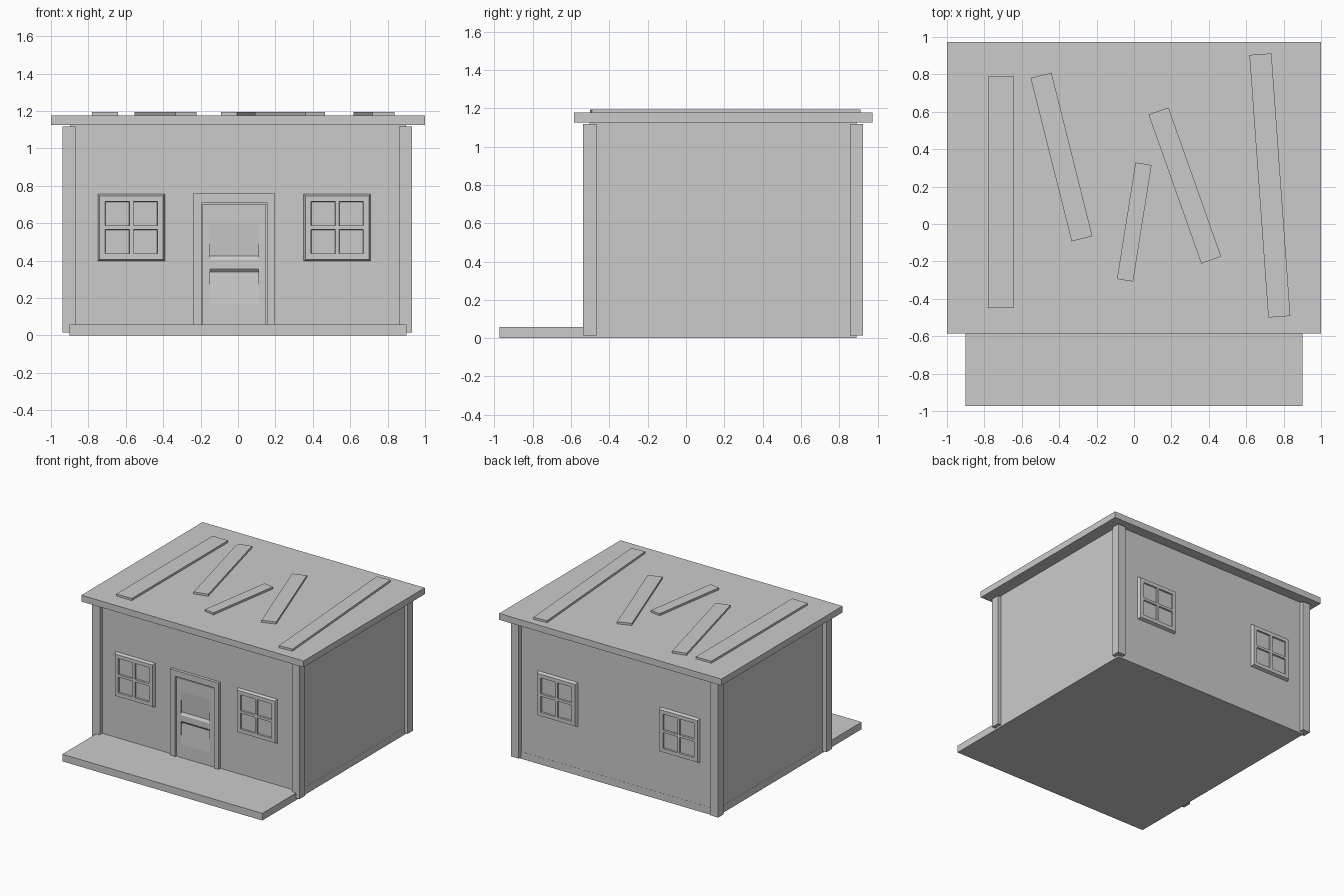
import bpy, bmesh, math
from mathutils import Vector

if "Cube" in bpy.data.objects:
    bpy.data.objects.remove(bpy.data.objects["Cube"])


def finish(bm, name):
    bmesh.ops.recalc_face_normals(bm, faces=bm.faces)
    me = bpy.data.meshes.new(name)
    bm.to_mesh(me)
    bm.free()
    ob = bpy.data.objects.new(name, me)
    bpy.context.collection.objects.link(ob)
    return ob


def box(name, x, y, z):
    bm = bmesh.new()
    bmesh.ops.create_cube(bm, size=1)
    for v in bm.verts:
        v.co = [r[0] + (c + 0.5) * (r[1] - r[0]) for c, r in zip(v.co, (x, y, z))]
    return finish(bm, name)


def extrude_x(name, profile, x0, x1):
    """Extrude a (y, z) outline along x."""
    bm = bmesh.new()
    f = bm.faces.new([bm.verts.new((x0, y, z)) for y, z in profile])
    r = bmesh.ops.extrude_face_region(bm, geom=[f])
    for v in r["geom"]:
        if isinstance(v, bmesh.types.BMVert):
            v.co.x = x1
    return finish(bm, name)


FRONT, BACK = -0.505, 0.89
ROOF_TOP = 1.177

# floor slab continuing into the porch, walls and roof
box("floor_and_porch", (-0.90, 0.90), (-0.973, BACK), (0, 0.058))
box("walls", (-0.899, 0.899), (FRONT, BACK - 0.001), (0.005, 1.127))
box("roof", (-1, 1), (-0.585, 0.973), (1.125, ROOF_TOP))

# corner posts
for xn, xr in (("left", (-0.937, -0.868)), ("right", (0.86, 0.929))):
    for yn, yr in (("front", (-0.537, -0.468)), ("back", (0.855, 0.925))):
        box(f"{yn}_{xn}_post", xr, yr, (0.015, 1.117))

# roof boards: two end centres and a width
boards = [((-0.711, 0.789), (-0.711, -0.449), 0.139),
          ((-0.497, 0.795), (-0.278, -0.079), 0.115),
          ((0.131, 0.604), (0.413, -0.193), 0.113),
          ((0.051, 0.322), (-0.048, -0.301), 0.087),
          ((0.676, 0.908), (0.777, -0.496), 0.118)]
for i, (a, b, w) in enumerate(boards):
    a, b = Vector(a), Vector(b)
    d, m = b - a, (a + b) / 2
    h = d.length / 2
    ob = box(f"roof_board_{i + 1}", (-h, h), (-w / 2, w / 2), (-0.01, 0.017))
    ob.location = (m.x, m.y, ROOF_TOP)
    ob.rotation_euler.z = math.atan2(d.y, d.x)


# four-pane windows with sloped outer edge and recessed panes
def window(name, x, y, turn):
    out = 0.022
    us = [-0.17, -0.14, -0.01, 0.01, 0.14, 0.17]
    bm = bmesh.new()
    grid = [[bm.verts.new((u, -out, w)) for u in us] for w in us]
    panes = []
    for j in range(5):
        for i in range(5):
            f = bm.faces.new((grid[j][i], grid[j][i + 1], grid[j + 1][i + 1], grid[j + 1][i]))
            if i in (1, 3) and j in (1, 3):
                panes.append(f)
    rim = [e for e in bm.edges if e.is_boundary]
    r = bmesh.ops.extrude_edge_only(bm, edges=rim)
    for v in r["geom"]:
        if isinstance(v, bmesh.types.BMVert):
            v.co = (v.co.x * 0.18 / 0.17, 0.002, v.co.z * 0.18 / 0.17)
    bmesh.ops.inset_individual(bm, faces=panes, thickness=0.003, depth=-0.012)
    ob = finish(bm, name)
    ob.location = (x, y, 0.577)
    ob.rotation_euler.z = turn


for side, x in (("left", -0.57), ("right", 0.53)):
    window(f"front_{side}_window", x, FRONT, 0)
    window(f"back_{side}_window", x, BACK, math.pi)

# door frame
box("door_frame_left", (-0.24, -0.194), (-0.53, FRONT + 0.01), (0.05, 0.712))
box("door_frame_right", (0.155, 0.197), (-0.53, FRONT + 0.01), (0.05, 0.712))
box("door_frame_top", (-0.24, 0.197), (-0.53, FRONT + 0.01), (0.712, 0.76))

# door: two stiles and a middle with wedge-shaped recesses
D, R, B = -0.521, -0.508, -0.49
box("door_left_stile", (-0.19, -0.15), (D, B), (0.06, 0.702))
box("door_right_stile", (0.11, 0.151), (D, B), (0.06, 0.702))
extrude_x("door_panel", [(B, 0.06), (D, 0.06), (D, 0.165), (R, 0.34), (D, 0.355),
                         (D, 0.405), (R, 0.425), (D, 0.60), (D, 0.702), (B, 0.702)],
          -0.15, 0.11)
